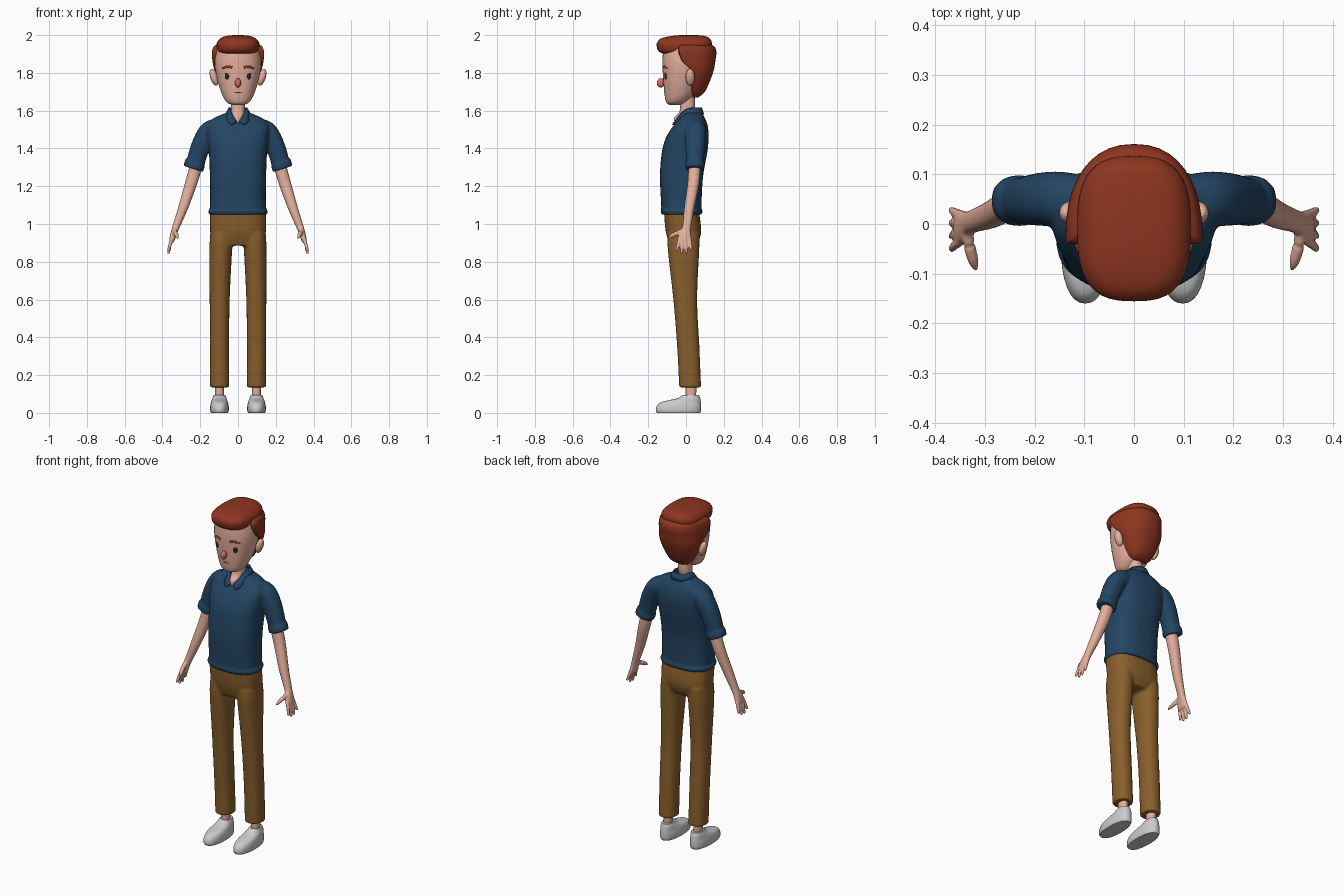
import bpy, bmesh, math
from mathutils import Vector

COLORS = {
    "skin": (0.78, 0.43, 0.33), "shirt": (0.017, 0.06, 0.125),
    "trousers": (0.25, 0.115, 0.025), "hair": (0.27, 0.036, 0.014),
    "nose": (0.7, 0.15, 0.14), "dark": (0.02, 0.02, 0.022), "shoe": (0.75, 0.75, 0.75),
}
MATS = {}
for key, c in COLORS.items():
    MATS[key] = bpy.data.materials.new(key)
    MATS[key].diffuse_color = (*c, 1)


def spline(secs, steps):
    """Catmull-Rom interpolation of cross-sections."""
    p = [Vector(s) for s in secs]
    p = [2 * p[0] - p[1]] + p + [2 * p[-1] - p[-2]]
    out = []
    for i in range(1, len(p) - 2):
        a, b, c, d = p[i - 1:i + 3]
        for k in range(steps):
            t = k / steps
            out.append(0.5 * (2 * b + (c - a) * t + (2 * a - 5 * b + 4 * c - d) * t * t
                              + (3 * b - a - 3 * c + d) * t ** 3))
    return out + [p[-2]]


def loft(bm, secs, side=1, tube=False, power=2.2, n=32, steps=4, front=1.0):
    """Skin superellipse rings (x, y, z, rx, ry); tube rings turn with the path."""
    secs = spline(secs, steps)
    mid = [Vector(s[:3]) for s in secs]
    rings = []
    for i, s in enumerate(secs):
        u, v = Vector((1, 0, 0)), Vector((0, 1, 0))
        if tube:
            t = (mid[min(i + 1, len(mid) - 1)] - mid[max(i - 1, 0)]).normalized()
            ref = v if abs(t.y) < 0.9 else Vector((0, 0, 1))
            u = ref.cross(t).normalized()
            v = t.cross(u)
        ring = []
        for k in range(n):
            a = 2 * math.pi * k / n
            ca, sa = math.cos(a), math.sin(a)
            ex = math.copysign(abs(ca) ** (2 / power), ca) * max(s[3], 0.001)
            ey = math.copysign(abs(sa) ** (2 / power), sa) * max(s[4], 0.001)
            q = mid[i] + u * ex + v * (ey * front if ey < 0 else ey)
            ring.append(bm.verts.new((q.x * side, q.y, q.z)))
        rings.append(ring)
    for r0, r1 in zip(rings, rings[1:]):
        for k in range(n):
            j = (k + 1) % n
            bm.faces.new((r0[k], r0[j], r1[j], r1[k]))
    bm.faces.new(rings[0])
    bm.faces.new(rings[-1])


def stack(rows, x=0):
    """Rows of (z, half width, front y, back y) to sections."""
    return [(x, (f + b) / 2, z, w, (b - f) / 2) for z, w, f, b in rows]


def finish(bm, name, mat, voxel=0):
    bmesh.ops.recalc_face_normals(bm, faces=bm.faces)
    me = bpy.data.meshes.new(name)
    bm.to_mesh(me)
    bm.free()
    me.materials.append(MATS[mat])
    ob = bpy.data.objects.new(name, me)
    bpy.context.collection.objects.link(ob)
    bpy.ops.object.select_all(action='DESELECT')
    ob.select_set(True)
    bpy.context.view_layer.objects.active = ob
    if voxel:  # fuse overlapping pieces into one smooth skin
        m = ob.modifiers.new("fuse", 'REMESH')
        m.mode, m.voxel_size, m.use_smooth_shade = 'VOXEL', voxel, True
        m = ob.modifiers.new("relax", 'SMOOTH')
        m.factor, m.iterations = 0.5, 4
    else:
        bpy.ops.object.shade_smooth_by_angle(angle=math.radians(45))
    return ob


def ball(name, loc, size, mat, tilt=0):
    bm = bmesh.new()
    bmesh.ops.create_uvsphere(bm, u_segments=20, v_segments=14, radius=1)
    ob = finish(bm, name, mat)
    ob.location, ob.scale, ob.rotation_euler = loc, size, (0, tilt, 0)


# Trousers: pelvis and two legs
bm = bmesh.new()
loft(bm, stack([(0.885, 0.10, -0.085, 0.055), (0.93, 0.14, -0.1, 0.075), (0.98, 0.149, -0.11, 0.08),
                (1.07, 0.15, -0.117, 0.068)]), power=2.6)
for s in (1, -1):
    loft(bm, [(0.097, 0.022, 0.135, 0.051, 0.058), (0.098, 0.012, 0.35, 0.051, 0.059),
              (0.097, -0.004, 0.6, 0.053, 0.063), (0.091, -0.013, 0.86, 0.06, 0.083),
              (0.085, -0.013, 0.95, 0.062, 0.085)], s)
finish(bm, "trousers", "trousers", 0.007)

# Shirt: torso, hem and sleeves
bm = bmesh.new()
loft(bm, stack([(1.05, 0.153, -0.128, 0.083), (1.07, 0.158, -0.135, 0.088), (1.09, 0.149, -0.131, 0.082),
                (1.25, 0.149, -0.138, 0.09), (1.38, 0.154, -0.128, 0.113), (1.46, 0.163, -0.105, 0.12),
                (1.52, 0.165, -0.067, 0.115), (1.56, 0.13, -0.035, 0.1), (1.59, 0.06, -0.012, 0.085)]), power=2.5)
for s in (1, -1):
    loft(bm, [(0.09, 0.045, 1.52, 0.04, 0.05), (0.145, 0.05, 1.497, 0.052, 0.055), (0.18, 0.05, 1.45, 0.052, 0.054),
              (0.207, 0.048, 1.385, 0.05, 0.05), (0.222, 0.047, 1.335, 0.049, 0.047),
              (0.228, 0.047, 1.32, 0.055, 0.051), (0.237, 0.047, 1.292, 0.054, 0.05)], s, tube=True)
finish(bm, "shirt", "shirt", 0.006)

# Collar: folded band, open in a V at the front
bm = bmesh.new()
rows = []
for k in range(41):
    a = math.radians(8 + 344 * k / 40)
    sa, ca = math.sin(a), math.cos(a)
    f = (1 + ca) / 2
    g = math.copysign(0.025 * f ** 4, sa)
    rows.append((bm.verts.new((0.046 * sa, 0.03 - 0.05 * ca - 0.035 * f ** 4, 1.615 - 0.075 * f ** 6)),
                 bm.verts.new((0.065 * sa + g, 0.035 - 0.058 * ca - 0.05 * f ** 4, 1.58 - 0.055 * f ** 4))))
for p, q in zip(rows, rows[1:]):
    bm.faces.new((p[0], p[1], q[1], q[0]))
m = finish(bm, "collar", "shirt").modifiers.new("thickness", 'SOLIDIFY')
m.thickness, m.offset = 0.008, 0

# Neck with the bare V below it
bm = bmesh.new()
loft(bm, [(0, -0.052, 1.535, 0.004, 0.01), (0, -0.03, 1.565, 0.022, 0.03),
          (0, 0.005, 1.6, 0.036, 0.038), (0, 0.008, 1.7, 0.036, 0.038)])
finish(bm, "neck", "skin")

# Arms, palms, fingers and thumbs
bm = bmesh.new()
for s in (1, -1):
    loft(bm, [(0.215, 0.046, 1.33, 0.034, 0.033), (0.247, 0.04, 1.22, 0.032, 0.031),
              (0.289, 0.018, 1.09, 0.026, 0.027), (0.328, 0.004, 0.985, 0.019, 0.023),
              (0.34, -0.004, 0.95, 0.017, 0.031), (0.35, -0.008, 0.915, 0.014, 0.037),
              (0.353, -0.008, 0.902, 0.009, 0.033)], s, tube=True, n=24)
    for y0, y1, z in ((-0.035, -0.05, 0.857), (-0.017, -0.024, 0.842), (0.002, 0.002, 0.843), (0.019, 0.028, 0.86)):
        loft(bm, [(0.349, y0, 0.925, 0.009, 0.009), (0.36, (y0 + y1) / 2, 0.89, 0.009, 0.009),
                  (0.367, y1, z + 0.006, 0.007, 0.007), (0.368, y1, z, 0.003, 0.003)], s, tube=True, n=12)
    loft(bm, [(0.336, -0.015, 0.965, 0.012, 0.013), (0.331, -0.045, 0.952, 0.012, 0.013),
              (0.323, -0.075, 0.937, 0.01, 0.011), (0.318, -0.093, 0.923, 0.004, 0.004)], s, tube=True, n=12)
finish(bm, "arms_and_hands", "skin", 0.004)

# Head
bm = bmesh.new()
loft(bm, stack([(1.63, 0.025, -0.085, -0.03), (1.638, 0.05, -0.1, -0.01), (1.655, 0.068, -0.108, 0.015),
                (1.69, 0.086, -0.114, 0.05), (1.76, 0.108, -0.12, 0.085), (1.85, 0.123, -0.125, 0.11),
                (1.94, 0.112, -0.12, 0.1)]), n=40)
finish(bm, "head", "skin")

# Hair: back shell with a flat front, then the swept top
bm = bmesh.new()
loft(bm, [(0, 0.04, 1.67, 0.045, 0.025), (0, 0.032, 1.7, 0.076, 0.068), (0, 0.03, 1.77, 0.11, 0.102),
          (0, 0.024, 1.82, 0.126, 0.124), (0, -0.015, 1.86, 0.135, 0.17), (0, -0.035, 1.91, 0.138, 0.196),
          (0, -0.03, 1.94, 0.128, 0.18), (0, 0, 1.955, 0.1, 0.12)], front=0.04, power=2.3, n=40)
finish(bm, "back_hair", "hair")
bm = bmesh.new()
loft(bm, stack([(1.903, 0.085, -0.125, 0.06), (1.912, 0.103, -0.142, 0.1), (1.93, 0.112, -0.153, 0.13),
                (1.958, 0.113, -0.154, 0.137), (1.982, 0.094, -0.132, 0.126), (1.995, 0.065, -0.08, 0.1),
                (2.0, 0.025, -0.03, 0.06)]), power=2.8, n=40)
finish(bm, "top_hair", "hair")

# Face: nose, mouth, eyes, brows, ears
ball("nose", (0, -0.134, 1.747), (0.016, 0.02, 0.025), "nose")
bm = bmesh.new()
loft(bm, [(-0.03, -0.107, 1.694, 0.003, 0.003), (0, -0.114, 1.696, 0.003, 0.003),
          (0.03, -0.107, 1.694, 0.003, 0.003)], tube=True, n=8)
finish(bm, "mouth", "dark")
for s, side in ((1, "left"), (-1, "right")):
    ball(side + "_eye", (s * 0.055, -0.104, 1.785), (0.015, 0.011, 0.021), "dark")
    ball(side + "_ear", (s * 0.127, 0.022, 1.777), (0.02, 0.024, 0.046), "skin", s * 0.3)
    bm = bmesh.new()
    loft(bm, [(0.03, -0.118, 1.83, 0.008, 0.006), (0.055, -0.112, 1.833, 0.008, 0.006),
              (0.082, -0.096, 1.824, 0.004, 0.004)], s, tube=True, n=10)
    finish(bm, side + "_brow", "hair")

    # Ankles and shoes
    bm = bmesh.new()
    loft(bm, stack([(0.07, 0.023, -0.002, 0.053), (0.16, 0.024, -0.004, 0.056)], 0.098), s)
    finish(bm, side + "_ankle", "skin")
    bm = bmesh.new()
    loft(bm, stack([(0, 0.045, -0.154, 0.074), (0.012, 0.049, -0.16, 0.079), (0.035, 0.049, -0.156, 0.08),
                    (0.055, 0.045, -0.136, 0.079), (0.067, 0.041, -0.09, 0.077), (0.078, 0.037, -0.045, 0.075),
                    (0.096, 0.03, -0.015, 0.069)], 0.098), s, power=2.3)
    finish(bm, side + "_shoe", "shoe")
